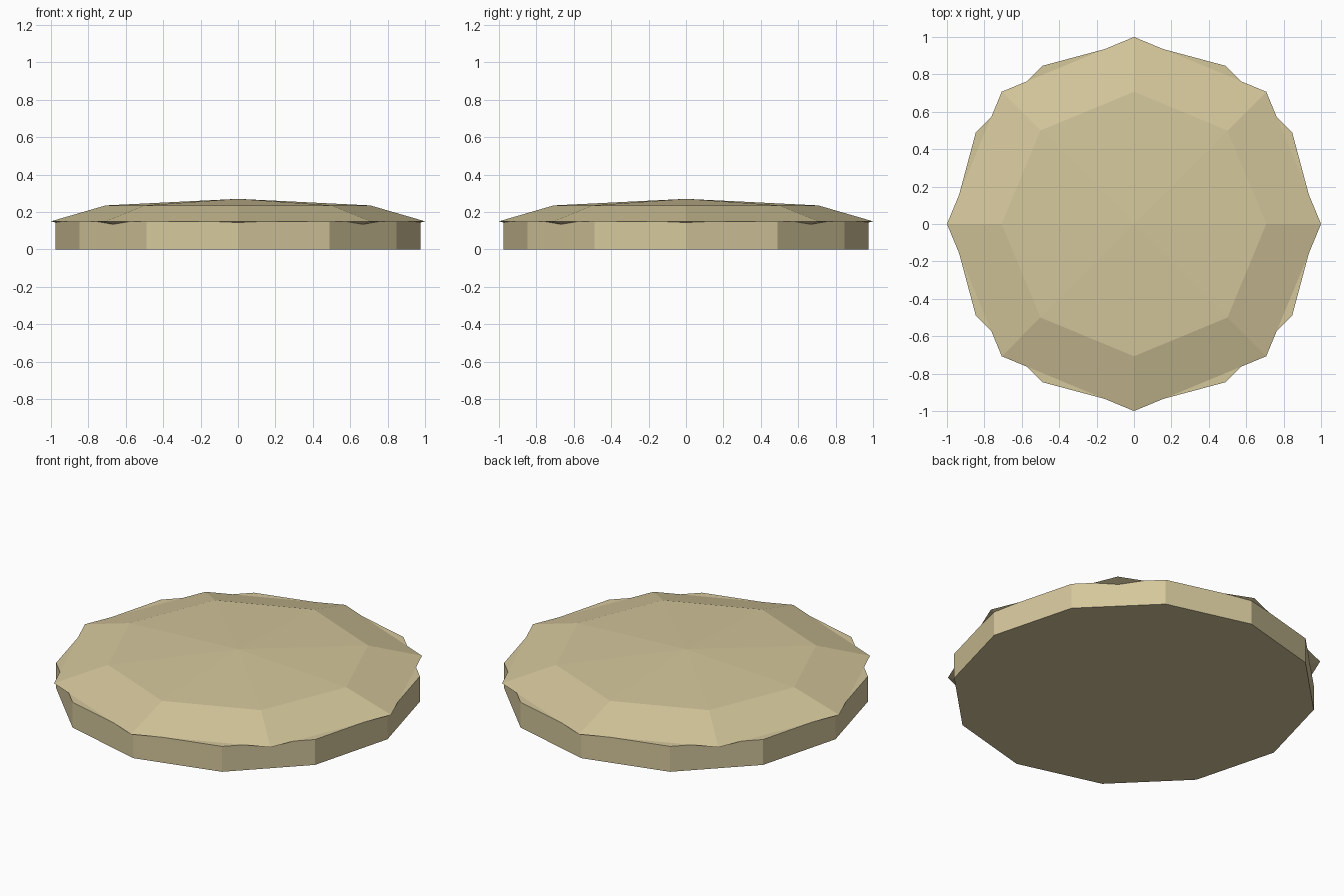
import bpy

if "Cube" in bpy.data.objects:
    bpy.data.objects.remove(bpy.data.objects["Cube"])

mat = bpy.data.materials.new("pale_sand")
mat.diffuse_color = (0.66, 0.57, 0.33, 1.0)
mat.use_nodes = True
mat.node_tree.nodes["Principled BSDF"].inputs["Base Color"].default_value = mat.diffuse_color

R_BASE, H_BASE = 0.977, 0.15
DOME_RISE = 0.12


def finish(name):
    ob = bpy.context.object
    ob.name = name
    ob.data.name = name
    ob.data.materials.append(mat)
    bpy.ops.object.transform_apply(location=True, rotation=True, scale=True)
    return ob


# Twelve-sided base slab, with a corner on the x axis
bpy.ops.mesh.primitive_cylinder_add(vertices=12, radius=R_BASE, depth=H_BASE,
                                    location=(0, 0, H_BASE / 2))
finish("base_slab")

# Flattened eight-sided dome sitting half sunk in the slab
bpy.ops.mesh.primitive_uv_sphere_add(segments=8, ring_count=4, radius=1,
                                     location=(0, 0, H_BASE))
bpy.context.object.scale = (1, 1, DOME_RISE)
finish("dome_top")
